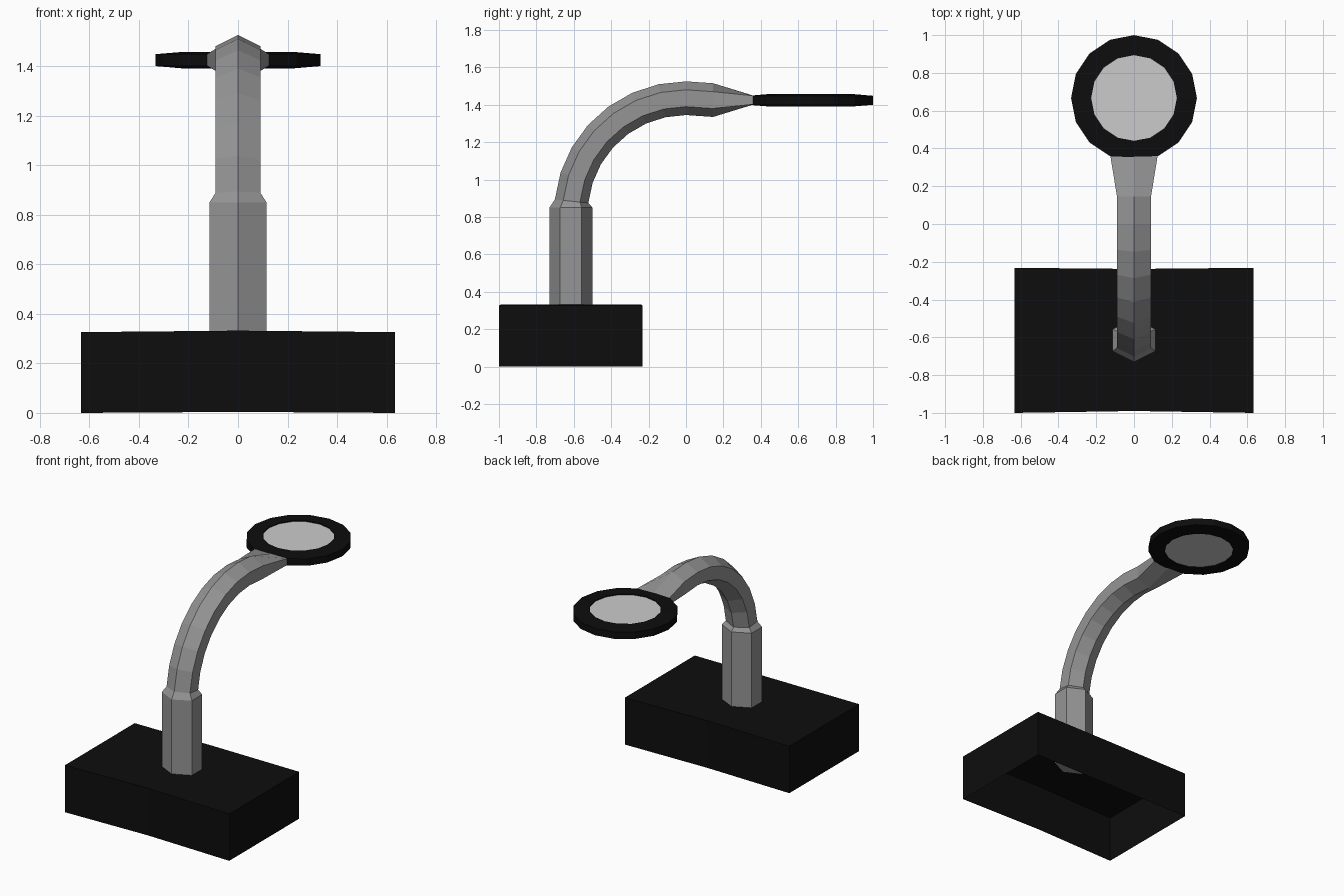
import bpy, bmesh, math

if "Cube" in bpy.data.objects:
    bpy.data.objects.remove(bpy.data.objects["Cube"])


def material(name, v):
    m = bpy.data.materials.new(name)
    m.diffuse_color = (v, v, v, 1)
    m.use_nodes = True
    m.node_tree.nodes["Principled BSDF"].inputs["Base Color"].default_value = m.diffuse_color
    return m


def finish(name, bm, mat=None):
    bmesh.ops.recalc_face_normals(bm, faces=bm.faces)
    me = bpy.data.meshes.new(name)
    bm.to_mesh(me)
    bm.free()
    ob = bpy.data.objects.new(name, me)
    bpy.context.collection.objects.link(ob)
    if mat:
        me.materials.append(mat)
    return ob


def bridge(bm, a, b):
    n = len(a)
    for i in range(n):
        bm.faces.new((a[i], a[(i + 1) % n], b[(i + 1) % n], b[i]))


black = material("black", 0.004)
steel = material("dark_grey", 0.3)

# Base: thin box open underneath, very slightly waisted in the middle
bm = bmesh.new()


def base_ring(z, mid_z):
    pts = [(-.633, -1, z), (0, -.99, mid_z), (.633, -1, z),
           (.633, -.232, z), (0, -.238, mid_z), (-.633, -.232, z)]
    return [bm.verts.new(p) for p in pts]


low, top = base_ring(0, .004), base_ring(.326, .332)
bridge(bm, low, top)
bm.faces.new((top[0], top[1], top[4], top[5]))
bm.faces.new((top[1], top[2], top[3], top[4]))
finish("base", bm, black)

# Stem and curved arm: hexagonal section swept up, round and flattened into the head
# each section: y, z, tilt, half width, half depth, side edge ratio
sections = [(-.615, .322, 0, .115, .115, .5), (-.615, .85, 0, .115, .115, .5)]
for k in range(8):
    a = math.radians(6 + 12 * k)
    sections.append((-.615 * math.cos(a), .82 + .615 * math.sin(a), a, .09, .09, .5))
sections += [(.145, 1.425, math.pi / 2, .09, .09, .5),
             (.36, 1.425, math.pi / 2, .125, .024, .95)]
bm = bmesh.new()
rings = []
for y, z, a, w, h, s in sections:
    hexagon = [(0, h), (w, h * s), (w, -h * s), (0, -h), (-w, -h * s), (-w, h * s)]
    rings.append([bm.verts.new((u, y - v * math.cos(a), z + v * math.sin(a)))
                  for u, v in hexagon])
for a, b in zip(rings, rings[1:]):
    bridge(bm, a, b)
bm.faces.new(rings[0])
bm.faces.new(rings[-1])
finish("arm", bm, steel)


# Round head: 16-sided frame with a disc on each face
def circle(bm, r, z, n=16):
    return [bm.verts.new((r * math.sin(math.tau * i / n),
                          .667 + r * math.cos(math.tau * i / n), z)) for i in range(n)]


bm = bmesh.new()
frame = [circle(bm, r, z) for r, z in
         [(.333, 1.40), (.333, 1.448), (.227, 1.457), (.227, 1.391)]]
for i in range(4):
    bridge(bm, frame[i], frame[(i + 1) % 4])
finish("head_frame", bm, black)

bm = bmesh.new()
lower, upper = circle(bm, .227, 1.398), circle(bm, .227, 1.45)
bridge(bm, lower, upper)
bm.faces.new(lower)
bm.faces.new(upper)
finish("head_disc", bm)
